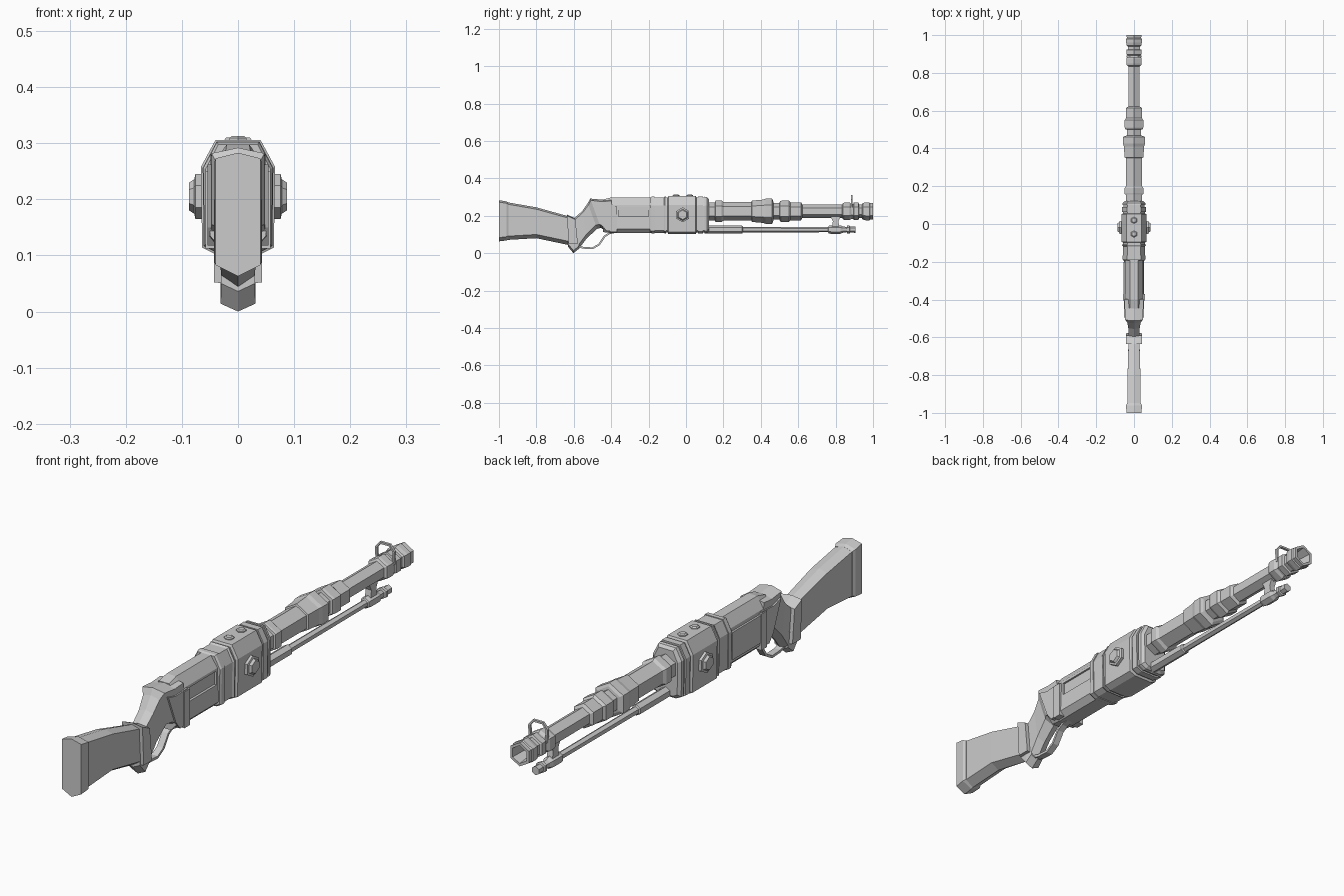
import bpy, bmesh
from math import sin, cos, pi
from mathutils import Vector

if "Cube" in bpy.data.objects:
    bpy.data.objects.remove(bpy.data.objects["Cube"])


def loft(name, rings):
    """Skin a list of equal-length point rings and cap both ends."""
    bm = bmesh.new()
    vs = [[bm.verts.new(p) for p in r] for r in rings]
    n = len(rings[0])
    for a, b in zip(vs, vs[1:]):
        for i in range(n):
            j = (i + 1) % n
            bm.faces.new((a[i], a[j], b[j], b[i]))
    bm.faces.new(vs[0][::-1])
    bm.faces.new(vs[-1])
    bmesh.ops.recalc_face_normals(bm, faces=bm.faces)
    me = bpy.data.meshes.new(name)
    bm.to_mesh(me)
    bm.free()
    ob = bpy.data.objects.new(name, me)
    bpy.context.collection.objects.link(ob)
    return ob


def turned(name, prof, origin=(0, 0, 0), axis='Y', n=6):
    """Faceted turned part: prof is (distance along axis, radius)."""
    o = Vector(origin)
    rings = []
    for t, r in prof:
        ring = []
        for k in range(n):
            u, v = r * sin(2 * pi * k / n), r * cos(2 * pi * k / n)
            ring.append(o + Vector({'X': (t, u, v), 'Y': (u, t, v), 'Z': (u, v, t)}[axis]))
        rings.append(ring)
    return loft(name, rings)


def stock_ring(yt, zt, yb, zb, w, top=.01, bot=.02):
    """Slanted six-sided section with a ridge along the top and bottom."""
    side = [(0, 0), (w, top), (w, -bot)]
    k = (yb - yt) / (zb - zt)
    y_at = lambda z: yt + (z - zt) * k
    pts = [(0, zt), (w, zt - top), (w, zb + bot), (0, zb), (-w, zb + bot), (-w, zt - top)]
    return [(x, y_at(z), z) for x, z in pts]


def body_ring(y, half, d=0.0):
    """Symmetric section from its right half, shrunk inwards by d."""
    cz = .205
    pts = half + [(-x, z) for x, z in reversed(half)]
    return [(x * (1 - d / .065), y, cz + (z - cz) * (1 - d / .1)) for x, z in pts]


def plate(name, outline, x0, x1):
    """Side profile (y, z) extruded across x."""
    return loft(name, [[(x, y, z) for y, z in outline] for x in (x0, x1)])


def ribbon(name, path, thick, width, place):
    """Flat strip following a 2D path."""
    rings = []
    for i, p in enumerate(path):
        a, b = Vector(path[max(i - 1, 0)]), Vector(path[min(i + 1, len(path) - 1)])
        d = (b - a).normalized()
        nrm = Vector((-d.y, d.x)) * thick
        p = Vector(p)
        rings.append([place(*(p + nrm * s), width * t)
                      for s, t in ((1, 1), (1, -1), (-1, -1), (-1, 1))])
    return loft(name, rings)


# Shoulder stock with butt pad
loft("stock", [stock_ring(*s) for s in (
    (-.955, .272, -.955, .071, .035), (-.8, .245, -.8, .08, .034), (-.62, .195, -.61, .04, .029))])
loft("butt_pad", [stock_ring(*s) for s in (
    (-1, .283, -1, .063, .040), (-.96, .277, -.96, .068, .042), (-.948, .271, -.948, .073, .036))])

# Collar between stock and grip
loft("stock_collar", [stock_ring(*s, .006, .004) for s in (
    (-.636, .206, -.628, .048, .043), (-.592, .186, -.578, .048, .043))])
loft("collar_wedge", [stock_ring(*s, .005, .014) for s in (
    (-.632, .10, -.632, .036, .03), (-.598, .10, -.602, 0, .031), (-.575, .10, -.572, .024, .028))])

# Grip sweeping up into the receiver
loft("grip", [stock_ring(*s) for s in (
    (-.60, .185, -.575, .02, .028), (-.555, .225, -.53, .08, .03), (-.525, .268, -.475, .13, .035),
    (-.512, .292, -.455, .135, .047), (-.45, .286, -.42, .112, .049), (-.40, .29, -.38, .112, .049))])

# Receiver with a port recessed on the right side
rec = [(.02, .298), (.048, .258), (.053, .13), (.03, .108)]
rec_rear = [(.022, .287), (.047, .25), (.05, .135), (.03, .113)]
receiver = loft("receiver", [body_ring(-.445, rec_rear), body_ring(-.40, rec), body_ring(-.18, rec)])
port = plate("port_cutter", [(-.36, .197), (-.2, .197), (-.2, .248), (-.36, .248)], .041, .1)
port.hide_render = True
port.hide_viewport = True
cut = receiver.modifiers.new("port", 'BOOLEAN')
cut.operation = 'DIFFERENCE'
cut.object = port
cut.solver = 'EXACT'

# Cheek plates and rear side straps
for side, s in (("right", 1), ("left", -1)):
    plate(f"cheek_plate_{side}", [(-.495, .262), (-.45, .25), (-.38, .255), (-.38, .12), (-.425, .118),
                                  (-.45, .15)], s * .03, s * .054)
    plate(f"side_strap_{side}", [(-.405, .25), (-.37, .25), (-.37, .112), (-.405, .112)], s * .03, s * .058)
    # Hexagonal side bolts
    turned(f"side_bolt_{side}", [(s * .055, .04), (s * .076, .04), (s * .078, .031), (s * .087, .025)],
           (0, -.018, .205), 'X')
plate("left_panel", [(-.37, .14), (-.2, .14), (-.2, .245), (-.37, .245)], -.056, -.03)

# Central housing: stepped bands in front of and behind the main block
blk = [(.04, .306), (.066, .258), (.064, .114), (.04, .102)]
steps = [(-.192, .008), (-.185, .004), (-.168, .004), (-.168, .007), (-.118, .007), (-.112, .003),
         (-.108, .003), (-.108, .008), (-.098, .008), (-.094, 0), (.052, 0), (.056, .008), (.064, .008),
         (.064, .003), (.09, .003), (.09, .009), (.1, .009), (.1, .004), (.112, .006), (.122, .016)]
loft("housing", [body_ring(y, blk, d) for y, d in steps])

# Two hexagonal buttons on top
for i, y in enumerate((.02, -.053)):
    turned(f"top_button_{i}", [(.295, .018), (.309, .018), (.313, .012)], (0, y, 0), 'Z')

# Barrel with stepped collars and hollow muzzle
turned("barrel", [
    (.11, .048), (.155, .048), (.157, .056), (.165, .058), (.19, .058), (.2, .05), (.35, .05),
    (.352, .057), (.41, .062), (.425, .067), (.46, .067), (.466, .055), (.468, .044), (.5, .044),
    (.502, .054), (.512, .057), (.55, .057), (.56, .048), (.615, .048), (.622, .035),
    (.835, .035), (.84, .044), (.85, .047), (.875, .047), (.885, .04), (.895, .04),
    (.897, .046), (.922, .046), (.925, .037), (.94, .037), (.945, .044), (.96, .048),
    (.98, .048), (.984, .044), (1, .045), (1, .034), (.93, .026)], (0, 0, .224))

# Rod below the barrel and its hanger
turned("under_rod", [
    (.1, .021), (.3, .021), (.304, .015), (.76, .014), (.763, .02), (.775, .023), (.825, .023),
    (.838, .017), (.86, .014), (.862, .022), (.875, .022), (.877, .016), (.905, .017)], (0, 0, .126))
plate("rod_hanger", [(.78, .14), (.82, .14), (.815, .17), (.828, .2), (.77, .2), (.785, .17)], -.012, .012)

# Front sight hoop
ribbon("front_sight", [(-.034, .235), (-.037, .285), (-.02, .306), (.02, .306), (.037, .285), (.034, .235)],
       .004, .005, lambda u, v, w: (u, .886 + w, v))

# Curved lever under the grip
ribbon("lever_guard", [(-.585, .04), (-.55, .029), (-.5, .026), (-.465, .046), (-.435, .09), (-.41, .106),
                       (-.38, .113)], .005, .013, lambda u, v, w: (w, u, v))
